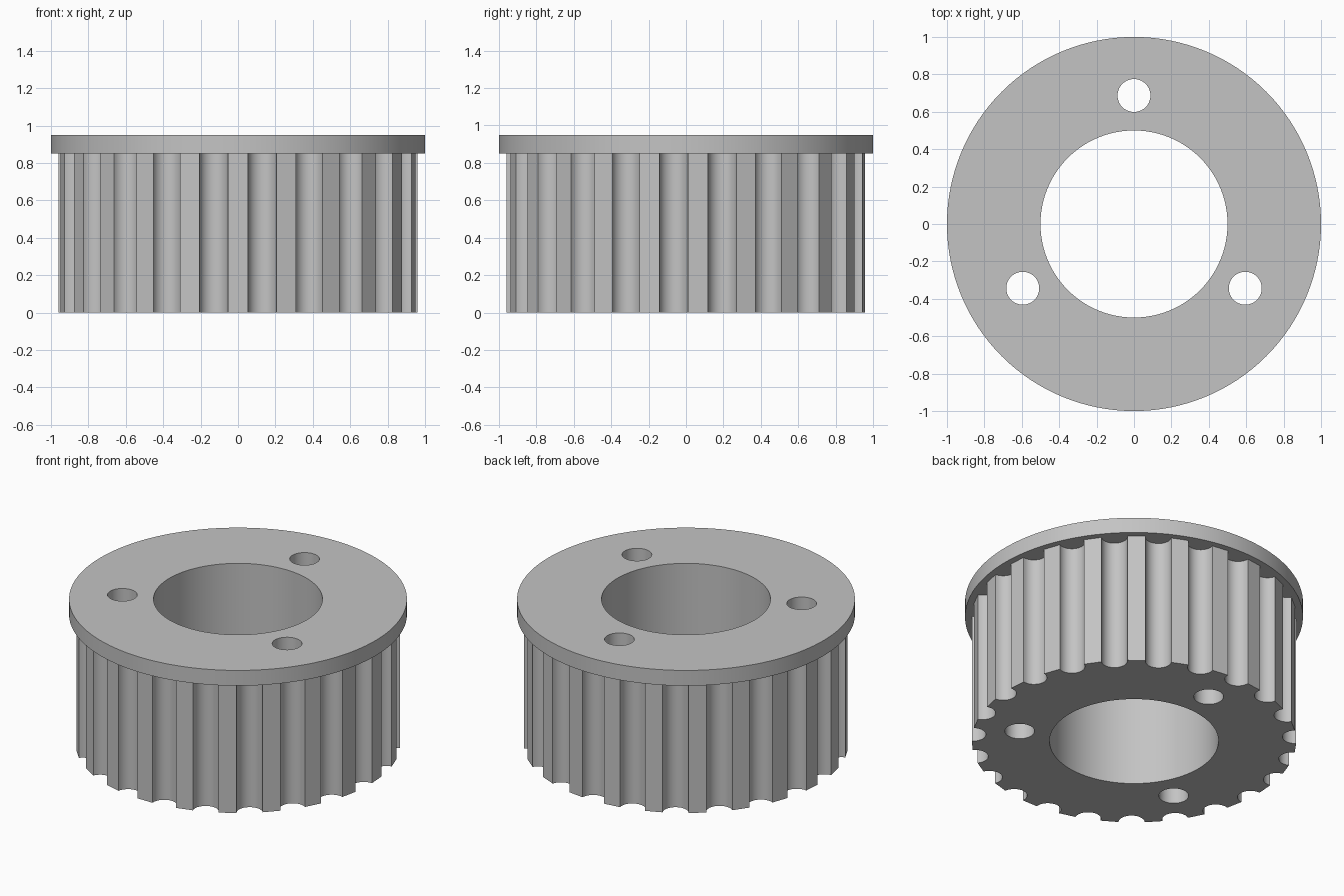
import bpy, bmesh
from math import sin, cos, pi, radians

cube = bpy.data.objects.get("Cube")
if cube:
    bpy.data.objects.remove(cube, do_unlink=True)

TEETH, BODY_R, GROOVE_R = 23, 0.957, 0.0775
FLANGE_Z, TOP_Z = 0.85, 0.95


def circle(radius, count, cx=0, cy=0):
    return [(cx + radius * cos(2 * pi * i / count), cy + radius * sin(2 * pi * i / count))
            for i in range(count)]


def toothed_outline(steps=14):
    """Flat lands separated by half-round grooves, one groove facing +y."""
    points = []
    for t in range(TEETH):
        a = pi / 2 + 2 * pi * t / TEETH
        for s in range(steps + 1):
            b = a - pi / 2 - pi * s / steps
            points.append((BODY_R * cos(a) + GROOVE_R * cos(b),
                           BODY_R * sin(a) + GROOVE_R * sin(b)))
    return points


bm = bmesh.new()


def ring(points, z):
    verts = [bm.verts.new((x, y, z)) for x, y in points]
    for i, v in enumerate(verts):
        bm.edges.new((verts[i - 1], v))
    return verts


def wall(low, high):
    for i in range(len(low)):
        bm.faces.new((low[i - 1], low[i], high[i], high[i - 1]))


def cap(rings, up):
    edges = [bm.edges.get((r[i - 1], r[i])) for r in rings for i in range(len(r))]
    bmesh.ops.triangle_fill(bm, edges=edges, use_beauty=True, normal=(0, 0, up))


# Rings for the toothed body, the flange, the bore and three bolt holes
teeth_low, teeth_high = ring(toothed_outline(), 0), ring(toothed_outline(), FLANGE_Z)
flange_low, flange_high = ring(circle(1, 128), FLANGE_Z), ring(circle(1, 128), TOP_Z)
holes = [circle(0.5, 96)]
for angle in (90, 210, 330):
    a = radians(angle)
    holes.append(circle(0.088, 40, 0.687 * cos(a), 0.687 * sin(a)))
holes_low = [ring(h, 0) for h in holes]
holes_high = [ring(h, TOP_Z) for h in holes]

# Flat faces: underside, flange ledge and top
cap([teeth_low] + holes_low, -1)
cap([teeth_high, flange_low], -1)
cap([flange_high] + holes_high, 1)

# Upright walls
wall(teeth_low, teeth_high)
wall(flange_low, flange_high)
for low, high in zip(holes_low, holes_high):
    wall(low, high)
bmesh.ops.recalc_face_normals(bm, faces=bm.faces)

mesh = bpy.data.meshes.new("toothed_pulley")
bm.to_mesh(mesh)
bm.free()
pulley = bpy.data.objects.new("toothed_pulley", mesh)
bpy.context.collection.objects.link(pulley)

# Plain grey metal
grey = bpy.data.materials.new("grey_metal")
grey.use_nodes = True
color = (0.55, 0.55, 0.55, 1)
grey.diffuse_color = color
grey.node_tree.nodes["Principled BSDF"].inputs["Base Color"].default_value = color
mesh.materials.append(grey)

bpy.ops.object.select_all(action='DESELECT')
pulley.select_set(True)
bpy.context.view_layer.objects.active = pulley
bpy.ops.object.shade_smooth_by_angle(angle=radians(30))
